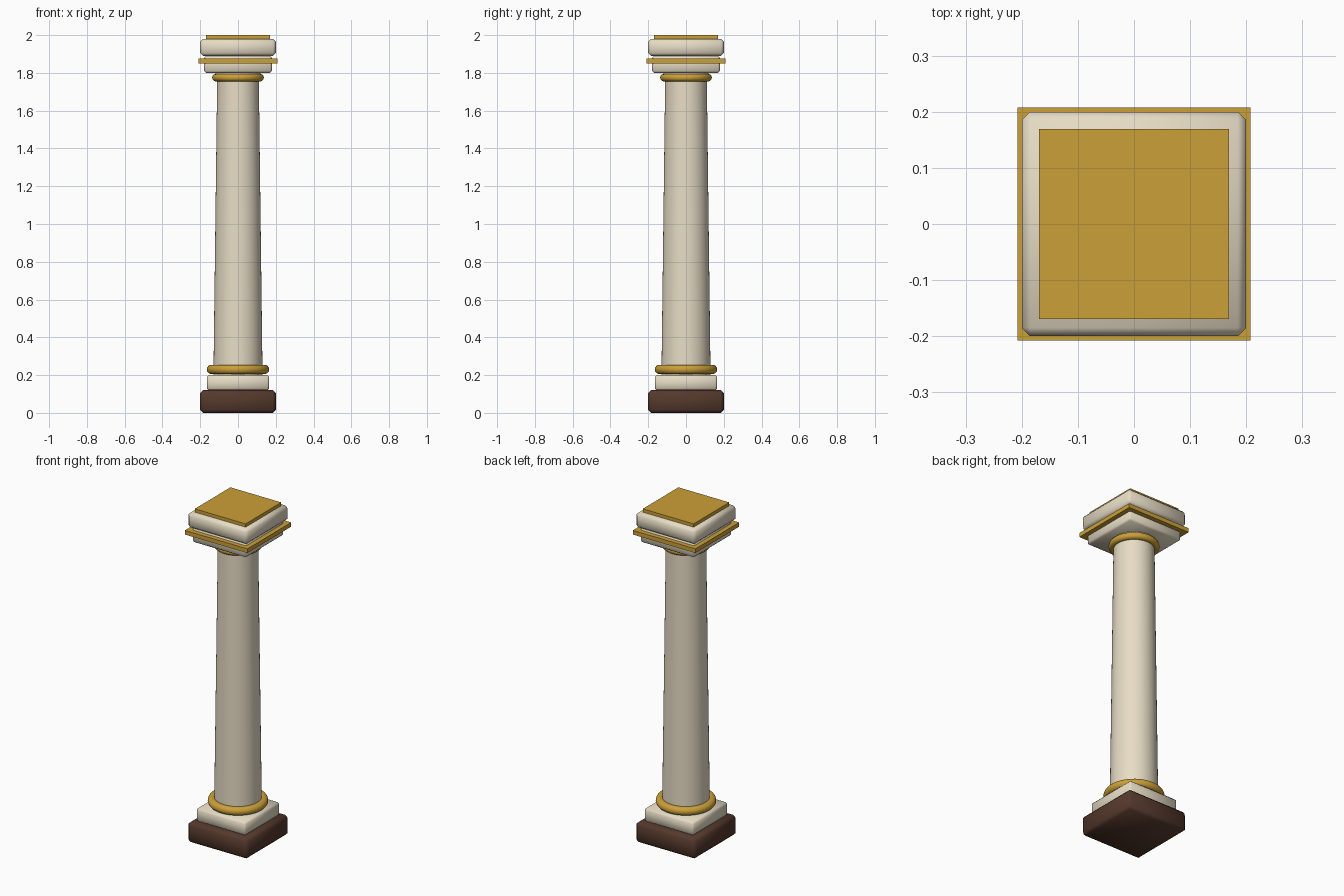
import bpy, math

if "Cube" in bpy.data.objects:
    bpy.data.objects.remove(bpy.data.objects["Cube"])

def material(name, rgb):
    m = bpy.data.materials.new(name)
    m.diffuse_color = (*rgb, 1)
    m.use_nodes = True
    m.node_tree.nodes["Principled BSDF"].inputs["Base Color"].default_value = m.diffuse_color
    return m

STONE = material("stone", (0.80, 0.72, 0.56))
GOLD = material("gold", (0.60, 0.35, 0.04))
WOOD = material("dark_wood", (0.09, 0.04, 0.025))

def finish(name, mat):
    ob = bpy.context.object
    ob.name = name
    ob.data.materials.append(mat)
    return ob

def block(name, half, z0, z1, mat, bevel=0.0):
    bpy.ops.mesh.primitive_cube_add(size=1, location=(0, 0, (z0 + z1) / 2))
    ob = finish(name, mat)
    ob.scale = (2 * half, 2 * half, z1 - z0)
    bpy.ops.object.transform_apply(location=False, rotation=False, scale=True)
    if bevel:
        mod = ob.modifiers.new("chamfer", 'BEVEL')
        mod.width = bevel
        mod.segments = 1
        bpy.ops.object.shade_smooth()

def ring(name, major, minor, z):
    bpy.ops.mesh.primitive_torus_add(location=(0, 0, z), major_radius=major, minor_radius=minor,
                                     major_segments=48, minor_segments=14)
    finish(name, GOLD)
    bpy.ops.object.shade_smooth()

def drum(name, r0, r1, z0, z1, mat):
    bpy.ops.mesh.primitive_cone_add(vertices=48, radius1=r0, radius2=r1, depth=z1 - z0,
                                    location=(0, 0, (z0 + z1) / 2))
    finish(name, mat)
    bpy.ops.object.shade_smooth_by_angle(angle=math.radians(40))

# Base
block("plinth", 0.20, 0.0, 0.12, WOOD, 0.015)
block("base_block", 0.165, 0.12, 0.20, STONE, 0.01)
ring("base_ring", 0.14, 0.025, 0.23)

# Shaft
drum("shaft", 0.13, 0.11, 0.20, 1.79, STONE)
ring("neck_ring", 0.117, 0.02, 1.775)
drum("neck", 0.12, 0.12, 1.78, 1.81, STONE)

# Capital
block("capital_block", 0.18, 1.80, 1.89, STONE, 0.01)
block("capital_band", 0.208, 1.85, 1.875, GOLD)
block("abacus", 0.20, 1.89, 1.98, STONE, 0.015)
block("top_plate", 0.169, 1.975, 2.0, GOLD)
